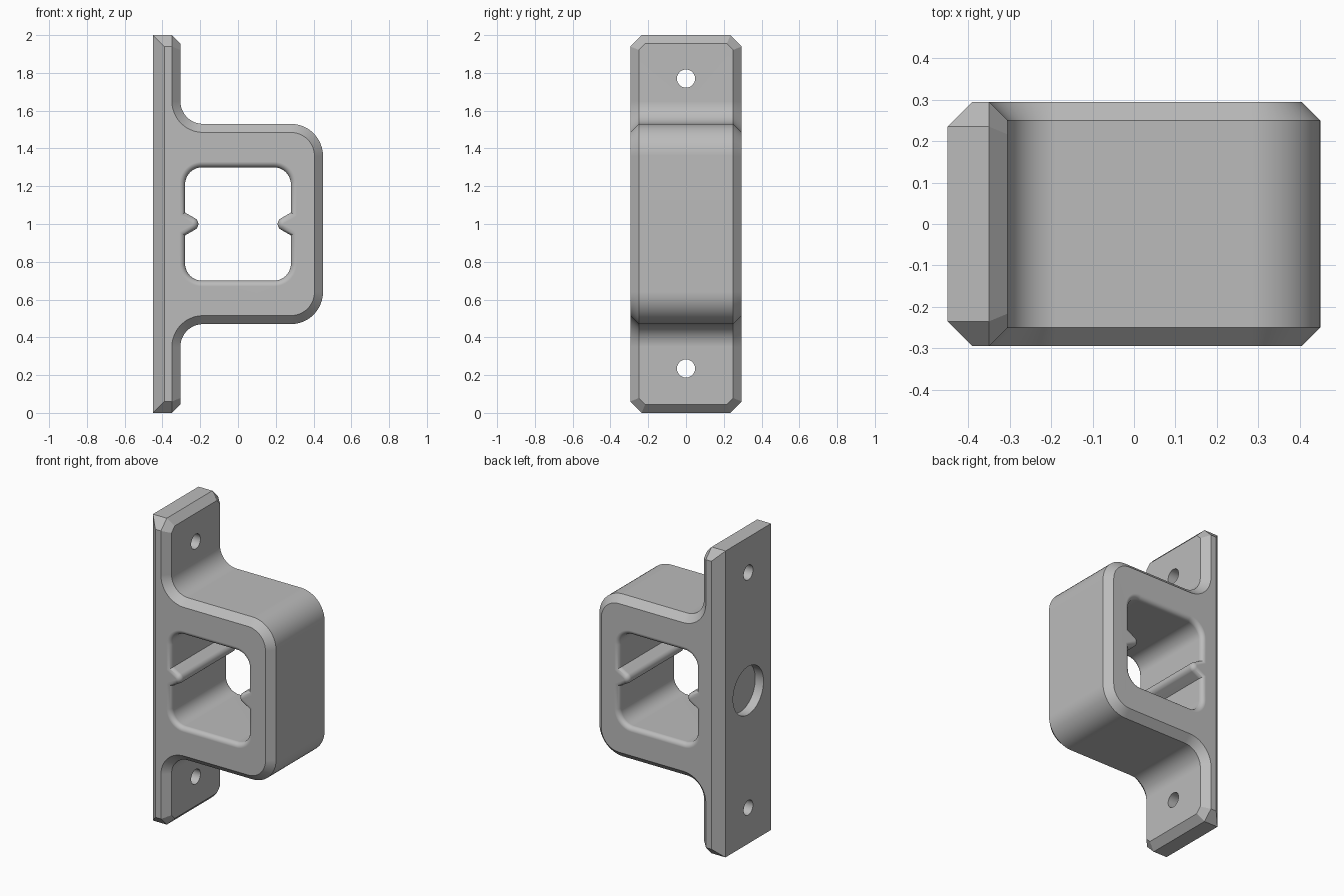
import bpy, bmesh, math
from mathutils import Vector, Matrix

if "Cube" in bpy.data.objects:
    bpy.data.objects.remove(bpy.data.objects["Cube"], do_unlink=True)

HALF = 0.295      # half depth in y
CHAMFER = 0.045
RIM = 0.03        # rounding around the opening

grey = bpy.data.materials.new("plain grey")
grey.use_nodes = True
colour = (0.5, 0.5, 0.5, 1)
grey.diffuse_color = colour
grey.node_tree.nodes["Principled BSDF"].inputs["Base Color"].default_value = colour


def arc(cx, cz, r, start, end, steps=12):
    angles = [math.radians(start + (end - start) * i / steps) for i in range(steps + 1)]
    return [Vector((cx + r * math.cos(a), cz + r * math.sin(a))) for a in angles]


def flip_z(points):
    return [Vector((p.x, 2 - p.y)) for p in reversed(points)]


def offset(points, d):
    """Grow a counter-clockwise outline by d with mitred corners."""
    result = []
    for i, p in enumerate(points):
        a = (p - points[i - 1]).normalized()
        b = (points[(i + 1) % len(points)] - p).normalized()
        n, m = Vector((a.y, -a.x)), Vector((b.y, -b.x))
        result.append(p + (n + m) * d / (1 + n.dot(m)))
    return result


def loft(sections):
    """Join (y, outline) sections into a closed solid."""
    bm = bmesh.new()
    rings = [[bm.verts.new((p.x, y, p.y)) for p in pts] for y, pts in sections]
    for r, s in zip(rings, rings[1:]):
        for i in range(len(r)):
            bm.faces.new((r[i - 1], r[i], s[i], s[i - 1]))
    bm.faces.new(rings[0])
    bm.faces.new(rings[-1])
    bmesh.ops.recalc_face_normals(bm, faces=bm.faces)
    return bm


def add_object(name, bm):
    mesh = bpy.data.meshes.new(name)
    bm.to_mesh(mesh)
    bm.free()
    mesh.materials.append(grey)
    ob = bpy.data.objects.new(name, mesh)
    bpy.context.collection.objects.link(ob)
    return ob


def cylinder(name, x0, x1, z, r):
    bm = bmesh.new()
    place = Matrix.Translation(((x0 + x1) / 2, 0, z)) @ Matrix.Rotation(math.pi / 2, 4, "Y")
    bmesh.ops.create_cone(bm, cap_ends=True, segments=48, radius1=r, radius2=r,
                          depth=x1 - x0, matrix=place)
    return add_object(name, bm)


# Bracket body: flanged plate flowing into a rounded block
upper = (arc(0.28, 1.36, 0.17, 0, 90) + arc(-0.185, 1.65, 0.12, 270, 180)
         + [Vector((-0.305, 2)), Vector((-0.45, 2))])
outline = upper + flip_z(upper)
bm = loft([(-HALF, outline), (HALF, outline)])


def at_end(co):
    return co.z < 0.001 or co.z > 1.999


# Cut the four plate corners
corners = [e for e in bm.edges
           if all(at_end(v.co) for v in e.verts)
           and abs(e.verts[0].co.y - e.verts[1].co.y) < 0.001]
bmesh.ops.bevel(bm, geom=corners, offset=0.06, segments=1, affect="EDGES")
bm.normal_update()


# Chamfer the whole perimeter of the front-facing shell
def is_shell(f):
    z = f.calc_center_median().z
    return abs(f.normal.y) < 0.5 and f.normal.x > -0.9 and 0.1 < z < 1.9


perimeter = [e for e in bm.edges
             if len(e.link_faces) == 2 and is_shell(e.link_faces[0]) != is_shell(e.link_faces[1])]
bmesh.ops.bevel(bm, geom=perimeter, offset=CHAMFER, segments=1, affect="EDGES")
bmesh.ops.recalc_face_normals(bm, faces=bm.faces)
body = add_object("bracket_body", bm)

# Opening with two ridges and rounded rims
quarter = (arc(0.245, 1, 0.035, 180, 120, 8) + [Vector((0.28, 1.06))]
           + arc(0.19, 1.21, 0.09, 0, 90))
top = quarter + [Vector((-p.x, p.y)) for p in reversed(quarter)]
opening = top + flip_z(top)[1:-1]
rim = []
for i in range(9):
    a = math.radians(90 * i / 8)
    rim.append((HALF - RIM + RIM * math.sin(a), offset(opening, RIM * (1 - math.cos(a)))))
rim.append((HALF + 0.05, offset(opening, RIM)))
sections = [(-y, pts) for y, pts in reversed(rim)] + rim

cutters = [
    add_object("opening_cutter", loft(sections)),
    cylinder("upper_screw_hole_cutter", -0.6, -0.2, 1.77, 0.048),
    cylinder("lower_screw_hole_cutter", -0.6, -0.2, 0.235, 0.048),
    cylinder("back_recess_cutter", -0.6, -0.39, 1.0, 0.157),
]

# Apply the cuts, then shade
bpy.ops.object.select_all(action="DESELECT")
bpy.context.view_layer.objects.active = body
body.select_set(True)
for cutter in cutters:
    cutter.hide_render = True
    mod = body.modifiers.new(cutter.name, "BOOLEAN")
    mod.operation = "DIFFERENCE"
    mod.solver = "EXACT"
    mod.object = cutter
    bpy.ops.object.modifier_apply(modifier=mod.name)
    bpy.data.objects.remove(cutter, do_unlink=True)

bpy.ops.object.shade_smooth_by_angle(angle=math.radians(30))
weighted = body.modifiers.new("even_shading", "WEIGHTED_NORMAL")
weighted.keep_sharp = True
